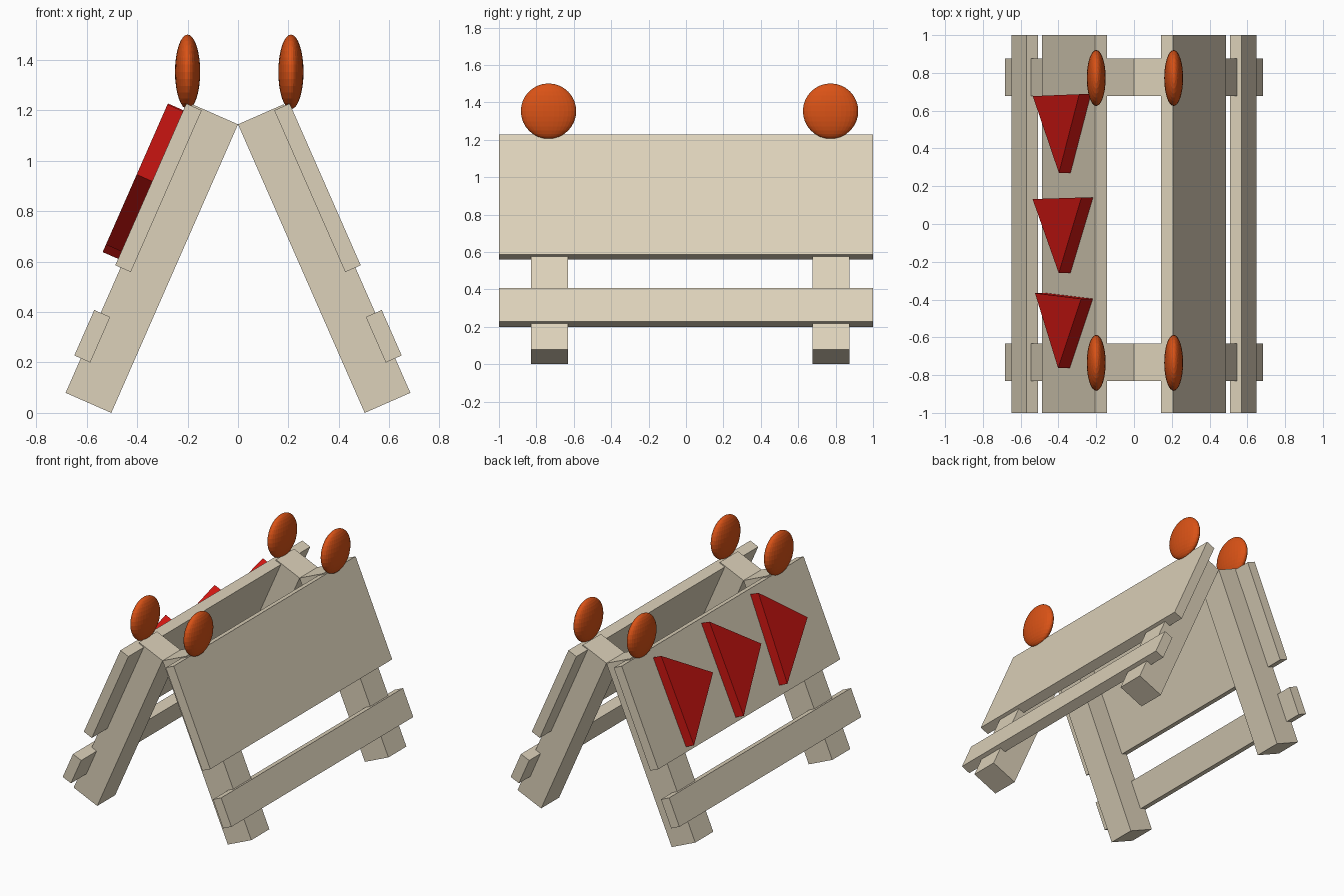
import bpy, bmesh, math
from mathutils import Vector

if "Cube" in bpy.data.objects:
    bpy.data.objects.remove(bpy.data.objects["Cube"])

APEX_Z = 1.145
LEG_LEN = 1.2506
D = Vector((0.402, 0, -APEX_Z / LEG_LEN))      # down the slope
N = Vector((-D.z, 0, D.x))                     # outward from the slope


def material(name, rgb):
    m = bpy.data.materials.new(name)
    m.diffuse_color = (*rgb, 1)
    m.use_nodes = True
    m.node_tree.nodes["Principled BSDF"].inputs["Base Color"].default_value = m.diffuse_color
    return m


wood = material("wood", (0.72, 0.64, 0.49))
red = material("red_paint", (0.62, 0.008, 0.006))
orange = material("orange_lamp", (0.70, 0.085, 0.008))


def finish(name, bm, mat):
    bmesh.ops.recalc_face_normals(bm, faces=bm.faces)
    me = bpy.data.meshes.new(name)
    bm.to_mesh(me)
    bm.free()
    me.materials.append(mat)
    ob = bpy.data.objects.new(name, me)
    bpy.context.collection.objects.link(ob)
    return ob


def slab(name, side, outline, v0, v1, mat):
    """Plate lying on a sloped side: outline of (u down slope, y), thickness v0..v1."""
    def point(u, y, v):
        p = Vector((0, y, APEX_Z)) + D * u + N * v
        p.x *= side
        return p
    bm = bmesh.new()
    face = bm.faces.new([bm.verts.new(point(u, y, v0)) for u, y in outline])
    ext = bmesh.ops.extrude_face_region(bm, geom=[face], use_keep_orig=True)
    shift = N * (v1 - v0)
    shift.x *= side
    bmesh.ops.translate(bm, vec=shift,
                        verts=[g for g in ext["geom"] if isinstance(g, bmesh.types.BMVert)])
    return finish(name, bm, mat)


def rect(u0, u1, y0, y1):
    return [(u0, y0), (u1, y0), (u1, y1), (u0, y1)]


for side, label in ((-1, "left"), (1, "right")):
    # Legs
    for end, y0, y1 in (("front", -0.83, -0.632), ("back", 0.677, 0.875)):
        slab(f"{end}_{label}_leg", side, rect(0, LEG_LEN, y0, y1), 0, 0.198, wood)
    # Wide upper board and narrow lower rail
    slab(f"{label}_upper_board", side, rect(0.007, 0.708, -1, 1), 0.154, 0.221, wood)
    slab(f"{label}_lower_rail", side, rect(0.904, 1.101, -1, 1), 0.157, 0.226, wood)
    # Warning lamps
    for end, y in (("front", -0.735), ("back", 0.773)):
        bm = bmesh.new()
        bmesh.ops.create_uvsphere(bm, u_segments=32, v_segments=16, radius=1)
        bmesh.ops.scale(bm, vec=(0.05, 0.148, 0.148), verts=bm.verts)
        bmesh.ops.translate(bm, vec=(0.205 * side + 0.005, y, 1.353), verts=bm.verts)
        finish(f"{end}_{label}_lamp", bm, orange)

# Red arrow triangles on the left board
arrows = {
    "back": [(0.065, 0.687), (0.677, 0.677), (0.333, 0.27)],
    "middle": [(0.036, 0.14), (0.68, 0.132), (0.335, -0.26)],
    "front": [(0.04, -0.396), (0.648, -0.366), (0.344, -0.763)],
}
for label, outline in arrows.items():
    slab(f"{label}_arrow_marker", -1, outline, 0.217, 0.288, red)
